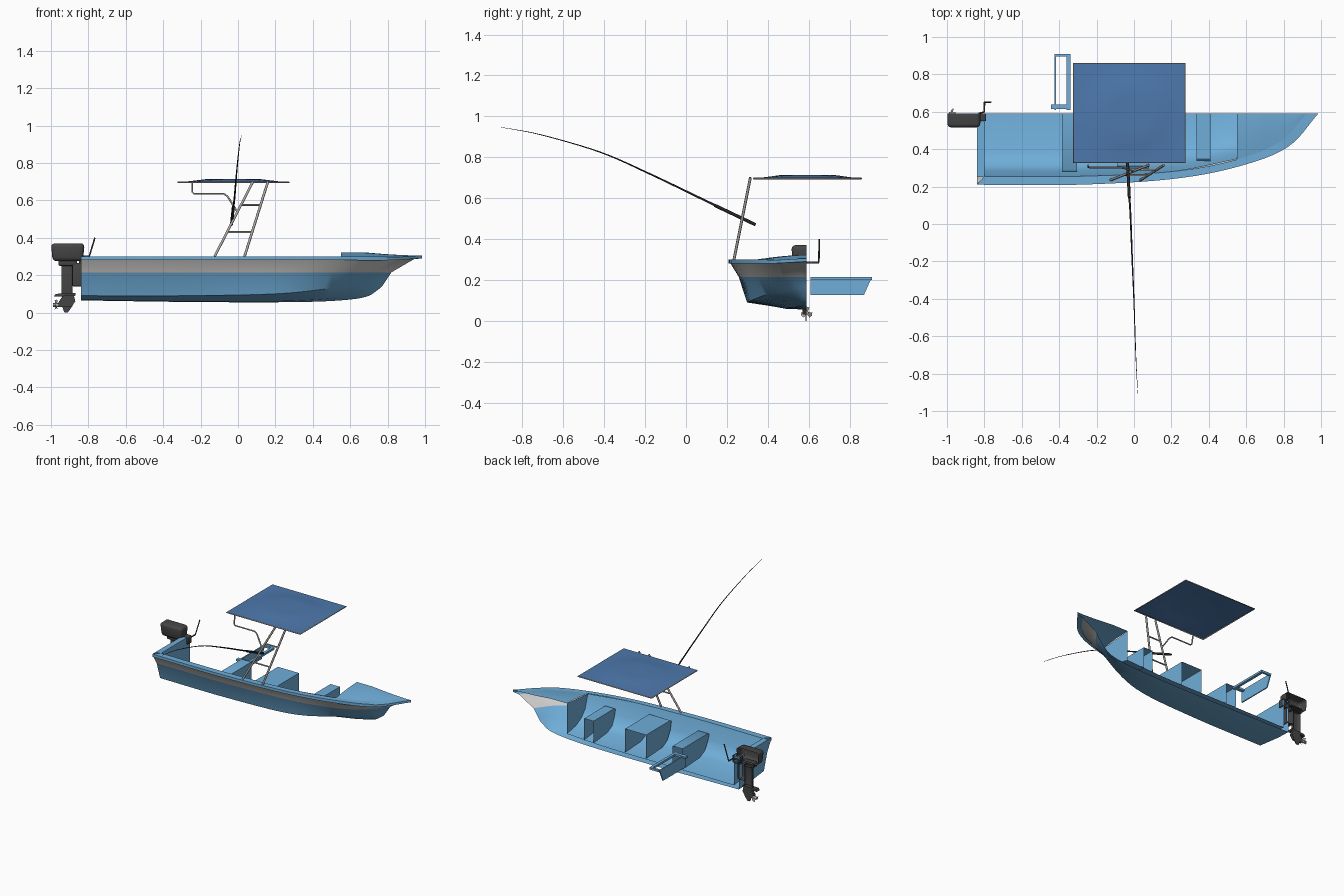
import bpy, bmesh, math
from mathutils import Vector

cube = bpy.data.objects.get("Cube")
if cube:
    bpy.data.objects.remove(cube)

MID = 0.59  # y of the keel plane where the half hull ends


def material(name, r, g, b):
    m = bpy.data.materials.new(name)
    m.use_nodes = True
    m.diffuse_color = (r, g, b, 1)
    m.node_tree.nodes["Principled BSDF"].inputs["Base Color"].default_value = (r, g, b, 1)
    return m


blue = material("light blue paint", .16, .42, .69)
white = material("off white stripe", .63, .62, .61)
canvas = material("blue canvas", .075, .19, .42)
metal = material("grey metal", .42, .40, .39)
dark = material("charcoal", .06, .06, .06)
black = material("black", .02, .02, .02)


def finish(name, bm, mats, angle=35):
    bmesh.ops.recalc_face_normals(bm, faces=bm.faces)
    mesh = bpy.data.meshes.new(name)
    bm.to_mesh(mesh)
    bm.free()
    ob = bpy.data.objects.new(name, mesh)
    bpy.context.collection.objects.link(ob)
    for m in mats:
        mesh.materials.append(m)
    bpy.ops.object.select_all(action='DESELECT')
    ob.select_set(True)
    bpy.context.view_layer.objects.active = ob
    bpy.ops.object.shade_smooth_by_angle(angle=math.radians(angle))
    return ob


def smooth_path(points, steps=6):
    """Smooth path through the given points."""
    p = [Vector(v) for v in points]
    p = [2 * p[0] - p[1]] + p + [2 * p[-1] - p[-2]]
    out = []
    for a, b, c, d in zip(p, p[1:], p[2:], p[3:]):
        for i in range(steps):
            t = i / steps
            out.append(b + .5 * t * (c - a + t * (2 * a - 5 * b + 4 * c - d
                                                  + t * (3 * b - a - 3 * c + d))))
    return out + [p[-2]]


def hull_line(points):
    """Smooth line from (x, half width, z) points."""
    return smooth_path([(x, MID - w, z) for x, w, z in points])


def loft(name, lines, mats, strip_mats=None, angle=35):
    """Skin neighbouring lines."""
    bm = bmesh.new()
    rows = [[bm.verts.new(v) for v in line] for line in lines]
    for k, (a, b) in enumerate(zip(rows, rows[1:])):
        for i in range(len(a) - 1):
            f = bm.faces.new((a[i], a[i + 1], b[i + 1], b[i]))
            f.material_index = strip_mats[k] if strip_mats else 0
    return finish(name, bm, mats, angle)


def panel(name, points, mat):
    bm = bmesh.new()
    bm.faces.new([bm.verts.new(v) for v in points])
    return finish(name, bm, [mat])


def section(name, lines, end, top):
    """Close the ends of lofted lines with one flat panel."""
    ring = [l[end] for l in lines]
    x = max(ring, key=lambda v: v.z).x
    panel(name, ring + [Vector((x, MID, top))], blue)


def box(name, x, y, z, mat, bevel=0, half=False, shrink=1):
    """Box from ranges; shrink narrows the base, half keeps one side of the keel plane."""
    bm = bmesh.new()
    bmesh.ops.create_cube(bm, size=1)
    for v in bm.verts:
        k = shrink if v.co.z < 0 else 1
        v.co = [(r[0] + r[1]) / 2 + c * s * (r[1] - r[0])
                for r, c, s in zip((x, y, z), v.co, (k, k, 1))]
    if bevel:
        bmesh.ops.bevel(bm, geom=bm.edges[:], offset=bevel, segments=3,
                        profile=.5, affect='EDGES')
    if half:
        bmesh.ops.bisect_plane(bm, geom=bm.verts[:] + bm.edges[:] + bm.faces[:],
                               plane_co=(0, MID, 0), plane_no=(0, 1, 0), clear_outer=True)
    return finish(name, bm, [mat])


def prism(name, outline, offset, mat):
    """Flat outline extruded by an offset."""
    bm = bmesh.new()
    f = bm.faces.new([bm.verts.new(v) for v in outline])
    new = bmesh.ops.extrude_face_region(bm, geom=[f])["geom"]
    bmesh.ops.translate(bm, vec=offset,
                        verts=[g for g in new if isinstance(g, bmesh.types.BMVert)])
    return finish(name, bm, [mat])


def tube(name, points, radius, mat, taper=1, closed=False):
    cu = bpy.data.curves.new(name, 'CURVE')
    cu.dimensions = '3D'
    cu.bevel_depth = radius
    cu.bevel_resolution = 2
    cu.use_fill_caps = True
    s = cu.splines.new('POLY')
    s.points.add(len(points) - 1)
    for i, p in enumerate(points):
        s.points[i].co = (*p, 1)
        s.points[i].radius = 1 + (taper - 1) * i / (len(points) - 1)
    s.use_cyclic_u = closed
    cu.materials.append(mat)
    ob = bpy.data.objects.new(name, cu)
    bpy.context.collection.objects.link(ob)
    return ob


# Hull: long lines from stern to stem, skinned from keel to gunwale
keel = hull_line([(-.84, 0, .065), (-.3, 0, .057), (.2, 0, .055), (.5, 0, .062), (.68, 0, .083), (.76, 0, .13)])
bottom = hull_line([(-.84, .1, .068), (-.3, .1, .06), (.2, .1, .06), (.5, .07, .075), (.68, .025, .095), (.77, 0, .14)])
chine = hull_line([(-.84, .29, .09), (-.3, .29, .09), (.2, .27, .1), (.5, .19, .13), (.69, .08, .155), (.79, 0, .17)])
band = hull_line([(-.84, .33, .215), (-.3, .33, .215), (.2, .3, .215), (.5, .24, .215), (.7, .14, .215), (.82, 0, .215)])
rub = hull_line([(-.84, .37, .28), (-.3, .37, .28), (.2, .34, .28), (.55, .27, .28), (.8, .16, .28), (.94, 0, .285)])
lip = hull_line([(-.84, .38, .28), (-.3, .38, .28), (.2, .35, .28), (.55, .285, .28), (.82, .18, .28), (.985, 0, .29)])
rail = [v + Vector((0, 0, .02 if i < 24 else .016)) for i, v in enumerate(lip)]
inner = hull_line([(-.8, .335, .3), (-.3, .335, .3), (.2, .31, .3), (.55, .245, .3), (.78, .15, .3), (.92, 0, .305)])
shell = [keel, bottom, chine, band, rub, lip, rail]
loft("hull", shell + [inner], [blue, white], [0, 0, 0, 1, 0, 0, 0])

# Transom with its cap
section("transom", shell, 0, .3)
box("transom_cap", (-.84, -.8), (rail[0].y + .04, MID), (.285, .3), blue)

# Inside liner, ending at the bow bulkhead
liner = [hull_line(p) for p in (
    [(-.8, .335, .3), (-.3, .335, .3), (.2, .31, .3), (.55, .243, .3)],
    [(-.8, .305, .19), (-.3, .305, .19), (.2, .28, .19), (.55, .21, .2)],
    [(-.8, .275, .13), (-.3, .275, .13), (.2, .245, .13), (.55, .165, .15)],
    [(-.8, .21, .1), (-.3, .21, .1), (.2, .185, .1), (.55, .105, .12)],
    [(-.8, 0, .085), (-.3, 0, .085), (.2, 0, .085), (.55, 0, .1)])]
loft("inside_liner", liner, [blue], angle=50)
section("inside_transom", liner, 0, .3)
section("bow_bulkhead", liner, -1, .322)

# Domed bow deck
edge = [v for v in inner if v.x > .545]
deck = []
for k in range(7):
    t = k / 6
    deck.append([Vector((v.x, v.y + (MID - v.y) * t,
                         v.z + .022 * math.sin(t * math.pi / 2) * min(1, (.93 - v.x) / .25)))
                 for v in edge])
loft("bow_deck", deck, [blue])

# Bench seats: shells shaped to the liner, open at the keel plane
for name, x0, x1, top, k in (("rear_bench", -.385, -.305, .24, 1),
                             ("middle_bench", -.09, .08, .262, .95),
                             ("front_bench", .335, .41, .25, .82)):
    outline = [(MID - w * k, z) for w, z in
               ((0, .09), (.2, .1), (.26, .13), (.295, .19), (.31, top - .01), (.295, top), (0, top))]
    loft(name, [[Vector((x, y, z)) for y, z in outline[3:]] for x in (x0, x1)], [blue])
    for side, x in (("back", x0), ("front", x1)):
        panel(name + "_" + side, [(x, y, z) for y, z in outline], blue)

# Detached bench half: a hanging panel with an open top rim
prism("loose_bench_panel", [(-.425, y, z) for y, z in
                            ((.61, .125), (.87, .125), (.91, .215), (.61, .215))], (.008, 0, 0), blue)
box("loose_bench_rail", (-.36, -.34), (.61, .91), (.2, .215), blue)
box("loose_bench_end", (-.42, -.34), (.895, .91), (.2, .215), blue)
box("loose_bench_flange", (-.445, -.34), (.615, .64), (.2, .215), blue)

# Canopy with a gentle crown, and its rim tube
n = 12
rows = []
for j in range(n + 1):
    v = math.sin(math.pi * j / n)
    rows.append([Vector((-.322 + .594 * i / n, .33 + .53 * j / n,
                         .699 + .014 * min(1, 1.5 * v * math.sin(math.pi * i / n)) ** 2))
                 for i in range(n + 1)])
loft("canopy", rows, [canvas])
tube("canopy_rim", [(-.322, .33, .696), (.272, .33, .696), (.272, .858, .696), (-.322, .858, .696)],
     .004, metal, closed=True)


# Canopy posts lean inboard as they rise
def post(x, z):
    return (x, .235 + (z - .3) * .2, z)


tube("rear_post", [post(-.125, .3), post(.08, .7)], .007, metal)
tube("front_post", [post(.035, .3), post(.16, .7)], .007, metal)
tube("lower_rung", [post(-.06, .43), post(.075, .43)], .005, metal)
tube("upper_rung", [post(.015, .575), post(.12, .575)], .005, metal)
tube("rear_brace", [post(-.245, .7), post(-.245, .645), post(-.235, .635), post(-.075, .635),
                    post(-.055, .62), post(-.005, .54)], .005, metal)

# Fishing rod: thick grip and tapering bent blank
tube("rod_grip", [(-.035, .34, .47), (-.025, .14, .565)], .008, black)
tube("rod_blank", smooth_path([(-.03, .2, .537), (-.02, .07, .6), (-.01, -.18, .72), (0, -.42, .825),
                               (.01, -.71, .91), (.02, -.905, .947)]), .006, black, taper=.15)

# Outboard motor, cut at the keel plane like the hull
box("motor_cowl", (-1, -.82), (.515, .665), (.275, .37), dark, bevel=.02, half=True, shrink=.9)
box("motor_neck", (-.96, -.86), (.545, .635), (.25, .285), dark, bevel=.008, half=True)
box("motor_leg", (-.945, -.885), (.565, .615), (.09, .26), dark, bevel=.008, half=True)
box("motor_bracket", (-.885, -.83), (.545, .635), (.14, .265), dark, bevel=.006, half=True)
box("motor_clamp", (-.85, -.79), (.55, .63), (.25, .305), dark, bevel=.005, half=True)
for name, y, outline in (
        ("cavitation_plate", .555, ((-.985, .085), (-.975, .1), (-.87, .105), (-.87, .09))),
        ("gearcase", .57, ((-.96, .03), (-.96, .055), (-.93, .1), (-.88, .1), (-.87, .06), (-.89, .03))),
        ("skeg", .584, ((-.94, .035), (-.885, .035), (-.91, 0), (-.93, .002)))):
    prism(name, [(x, y, z) for x, z in outline], (0, MID - y, 0), dark)
tube("tiller_arm", [(-.83, MID, .285), (-.8, .6, .285), (-.8, .65, .285)], .005, dark)
tube("tiller_handle", [(-.8, .65, .285), (-.765, .652, .4)], .004, dark)

# Propeller
tube("propeller_hub", [(-.99, MID, .04), (-.955, MID, .04)], .01, metal)
for k in range(3):
    a = math.radians(90 + 120 * k)
    out, across = Vector((0, math.cos(a), math.sin(a))), Vector((.6, -math.sin(a), math.cos(a)))
    hub = Vector((-.972, MID, .04))
    panel("propeller_blade", [hub + out * r + across * s for r, s in
                              ((.005, -.006), (.024, -.014), (.03, 0), (.024, .014), (.005, .006))], metal)
